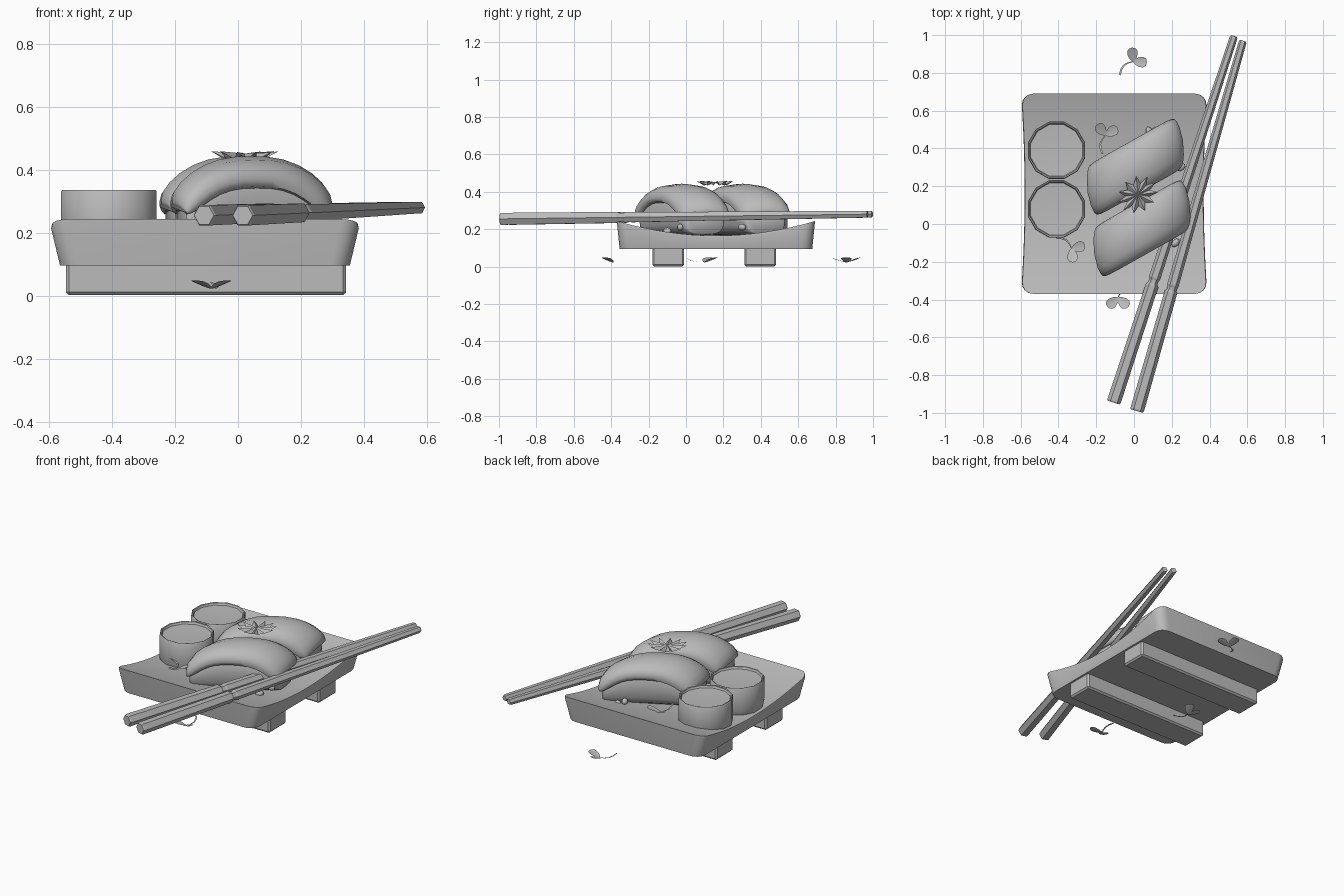
import bpy, bmesh, math
from math import sin, cos, pi, copysign
from mathutils import Vector, Matrix

if "Cube" in bpy.data.objects:
    bpy.data.objects.remove(bpy.data.objects["Cube"], do_unlink=True)

grey = bpy.data.materials.new("plain_grey")
grey.use_nodes = True
COLOUR = (0.5, 0.5, 0.5, 1)
grey.diffuse_color = COLOUR
grey.node_tree.nodes["Principled BSDF"].inputs["Base Color"].default_value = COLOUR


def finish(name, bm, angle=None, closed=True):
    if closed:
        bmesh.ops.recalc_face_normals(bm, faces=bm.faces)
    mesh = bpy.data.meshes.new(name)
    bm.to_mesh(mesh)
    bm.free()
    mesh.materials.append(grey)
    obj = bpy.data.objects.new(name, mesh)
    bpy.context.collection.objects.link(obj)
    if angle:
        bpy.ops.object.select_all(action="DESELECT")
        obj.select_set(True)
        bpy.context.view_layer.objects.active = obj
        bpy.ops.object.shade_smooth_by_angle(angle=math.radians(angle))
    return obj


def loft(name, rings, angle=None):
    """Skin a list of point rings and cap both ends."""
    bm = bmesh.new()
    rows = [[bm.verts.new(p) for p in ring] for ring in rings]
    n = len(rows[0])
    for a, b in zip(rows, rows[1:]):
        for i in range(n):
            j = (i + 1) % n
            bm.faces.new((a[i], a[j], b[j], b[i]))
    bm.faces.new(rows[0])
    bm.faces.new(rows[-1])
    return finish(name, bm, angle)


def power(value, e):
    return copysign(abs(value) ** e, value)


# Plate: cross-sections along y, dished top, rounded corners, flared walls
MID_X, MID_Y, R = -0.105, 0.16, 0.06
steps = [-1 + 0.113 * (1 - cos(a * pi / 8)) for a in range(5)]
steps += [-0.887 + 1.774 * i / 14 for i in range(1, 14)]
steps += [-s for s in reversed(steps[:5])]
plate = []
for t in steps:
    over = max(0, abs(t) - 0.887) / 0.113
    corner = R * (1 - math.sqrt(max(0, 1 - over * over)))
    top = 0.165 + 0.078 * t * t
    ring = []
    for side, z in ((-1, 0.095), (1, 0.095), (1, top - 0.012), (1, top), (-1, top), (-1, top - 0.012)):
        half = 0.46 + 0.24 * (z - 0.095) - corner - (0.006 if z == top else 0)
        ring.append((MID_X + side * half, MID_Y + t * (0.515 + 0.1 * (z - 0.095)), z))
    plate.append(ring)
loft("plate", plate, 30)

# Two bars under the plate
for label, y in (("front", -0.095), ("back", 0.397)):
    bm = bmesh.new()
    bmesh.ops.create_cube(bm, size=1)
    bmesh.ops.transform(bm, matrix=Matrix.Translation((-0.102, y, 0.054)) @ Matrix.Diagonal((0.89, 0.17, 0.105, 1)), verts=bm.verts)
    bmesh.ops.bevel(bm, geom=bm.edges[:], offset=0.01, segments=1, affect="EDGES")
    finish(label + "_foot_bar", bm)

# Cups with a thin rim and a shallow dished filling
for label, y in (("front", 0.08), ("back", 0.39)):
    rings = []
    for radius, z in ((0.148, 0.165), (0.157, 0.19), (0.157, 0.33), (0.153, 0.336), (0.147, 0.334), (0.142, 0.322), (0.07, 0.318)):
        rings.append([(-0.41 + radius * cos((i + 0.5) * pi / 6), y + radius * sin((i + 0.5) * pi / 6), z) for i in range(12)])
    loft(label + "_cup", rings, 40)

# Arched topping slab over a rounded rice block, both skewed in plan
LONG = Vector((0.255, 0.143, 0))
WIDE = Vector((-0.022, 0.137, 0))


def arch(u):
    return 0.397 - 0.115 * abs(u) ** 2.6


for label, centre in (("front", Vector((0.042, -0.023, 0))), ("back", Vector((0.007, 0.303, 0)))):
    slab, rice = [], []
    for i in range(17):
        u = sin((i / 8 - 1) * pi / 2)
        taper = max(0.3, (1 - abs(u) ** 10) ** 0.4)
        slope = -power(u, 1.6) * 0.115 * 2.6 / 0.29
        normal = Vector((-slope * LONG.x / 0.29, -slope * LONG.y / 0.29, 1)).normalized()
        low, high = 0.165, arch(u * 0.9)
        s_ring, r_ring = [], []
        for k in range(16):
            a = 2 * pi * k / 16
            v, n = power(cos(a), 0.6), power(sin(a), 0.7)
            wide = v * (0.9 + 0.1 * taper)
            lift = n * 0.046 * taper - 0.03 * v * v
            s_ring.append(centre + LONG * u * 0.95 + WIDE * wide + normal * lift + Vector((0, 0, arch(u))))
            r_ring.append(centre + LONG * u * 0.87 + WIDE * v * 0.86 * (0.75 + 0.25 * taper)
                          + Vector((0, 0, (low + high) / 2 + n * (high - low) / 2 * (0.8 + 0.2 * taper))))
        slab.append(s_ring)
        rice.append(r_ring)
    loft(label + "_topping", slab, 60)
    loft(label + "_rice", rice, 60)

# Loose rice grains
grains = ((-0.17, -0.17), (-0.13, -0.19), (-0.06, -0.25), (0.25, -0.03), (0.22, -0.1), (0.08, 0.49), (0.12, 0.5), (0.25, 0.3))
for i, (x, y) in enumerate(grains):
    bm = bmesh.new()
    bmesh.ops.create_uvsphere(bm, u_segments=8, v_segments=6, radius=0.02)
    place = Matrix.Translation((x, y, 0.19 + 0.02 * (i % 2))) @ Matrix.Rotation(i, 4, "Z") @ Matrix.Diagonal((1.3, 0.9, 0.9, 1))
    bmesh.ops.transform(bm, matrix=place, verts=bm.verts)
    finish("rice_grain_%d" % (i + 1), bm, 60)

# Six-sided chopsticks with a grooved joint
sticks = (("left", (0.015, -0.99, 0.255), (0.577, 0.97, 0.28)), ("right", (-0.108, -0.945, 0.255), (0.53, 0.995, 0.28)))
for label, start, end in sticks:
    start, end = Vector(start), Vector(end)
    axis = (end - start).normalized()
    side = axis.cross(Vector((0, 0, 1))).normalized()
    up = side.cross(axis)
    rings = []
    for t, r in ((0, 0.033), (0.004, 0.037), (0.32, 0.034), (0.326, 0.026), (0.334, 0.026), (0.34, 0.031), (0.985, 0.021), (0.995, 0.021), (1, 0.017)):
        rings.append([start.lerp(end, t) + side * r * cos(k * pi / 3) + up * r * sin(k * pi / 3) for k in range(6)])
    loft(label + "_chopstick", rings)


# Two-leaf sprigs: curved stem and upturned round leaflets
def sprig(name, x, y, z, heading):
    bm = bmesh.new()
    strip = []
    for i in range(5):
        t = i / 4
        pos = (-0.1 * (1 - t), 0.02 * sin(t * pi), 0.02 * (1 - t) ** 2)
        strip.append([bm.verts.new((pos[0], pos[1] + s * (0.006 - 0.003 * t), pos[2])) for s in (-1, 1)])
    for a, b in zip(strip, strip[1:]):
        bm.faces.new((a[0], b[0], b[1], a[1]))
    for turn in (-0.85, 0.85):
        rim = []
        for k in range(12):
            a = 2 * pi * k / 12
            along, across = 0.037 * (1 - cos(a)), 0.027 * sin(a) * (1 - 0.35 * cos(a))
            p = Matrix.Rotation(turn, 3, "Z") @ Vector((along, across, 0.35 * along + 5 * across * across))
            rim.append(bm.verts.new(p))
        hub = bm.verts.new(Matrix.Rotation(turn, 3, "Z") @ Vector((0.042, 0, 0.012)))
        for k in range(12):
            bm.faces.new((hub, rim[k], rim[(k + 1) % 12]))
    bmesh.ops.transform(bm, matrix=Matrix.Translation((x, y, z)) @ Matrix.Rotation(math.radians(heading), 4, "Z"), verts=bm.verts)
    finish(name, bm, 50, closed=False)


sprig("back_floor_sprig", -0.005, 0.86, 0.022, 45)
sprig("front_floor_sprig", -0.085, -0.39, 0.022, -90)
sprig("under_plate_sprig", -0.33, 0.1, 0.022, 110)
sprig("front_plate_sprig", -0.33, -0.13, 0.21, -35)
sprig("back_plate_sprig", -0.15, 0.47, 0.2, 80)

# Jagged garnish leaf resting across both pieces
bm = bmesh.new()
rim = []
for k in range(22):
    a = 2 * pi * k / 22
    r = 0.115 if k % 2 == 0 else 0.07
    x, y = r * cos(a), 0.8 * r * sin(a)
    rim.append(bm.verts.new((x, y, 0.012 * cos(k * pi) - 0.6 * y * y)))
hub = bm.verts.new((0, 0, 0.004))
for k in range(22):
    bm.faces.new((hub, rim[k], rim[(k + 1) % 22]))
bmesh.ops.transform(bm, matrix=Matrix.Translation((0.02, 0.155, 0.447)) @ Matrix.Rotation(0.6, 4, "Z"), verts=bm.verts)
finish("garnish_leaf", bm, 30, closed=False)
